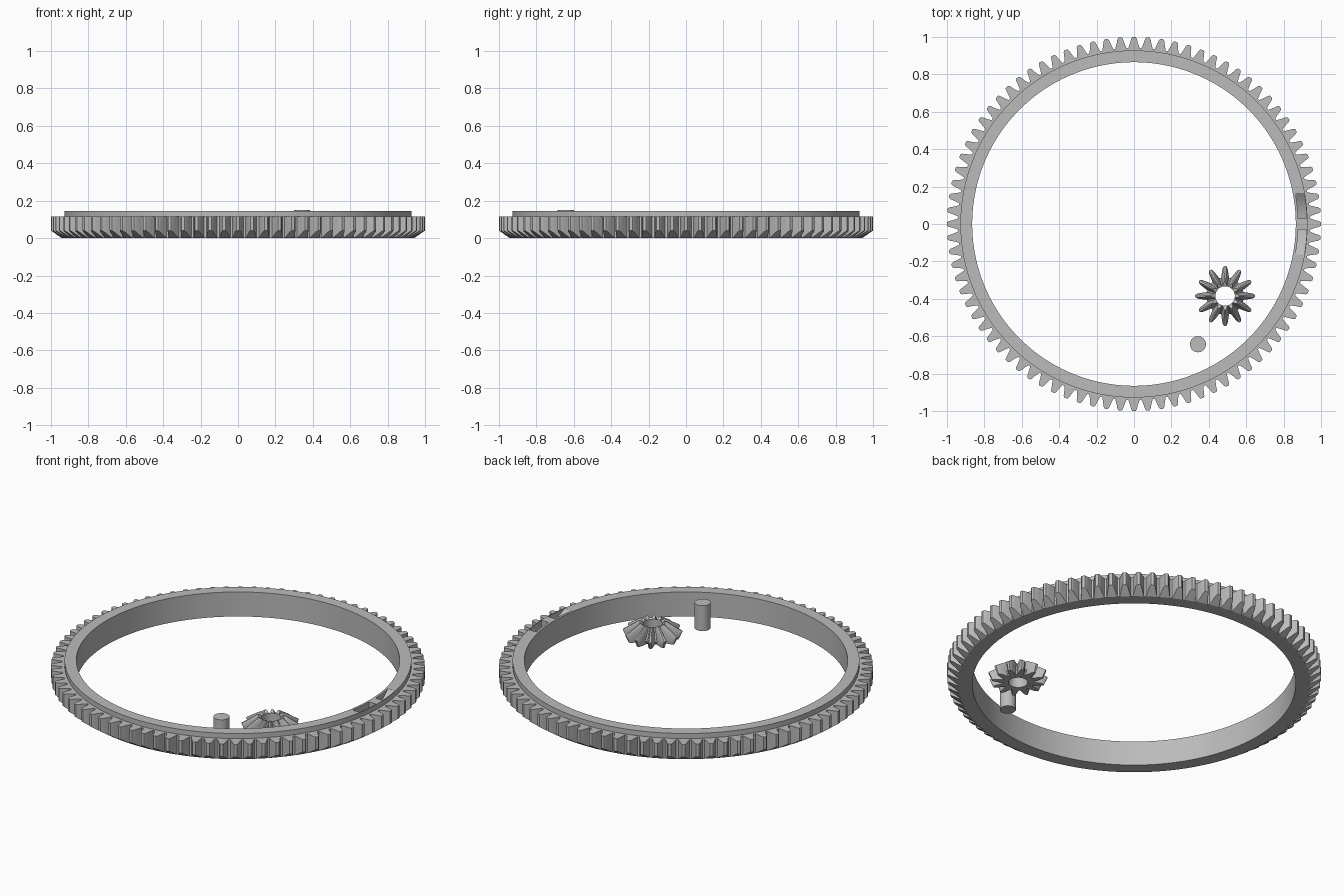
import bpy, bmesh, math
from math import cos, sin, pi

if "Cube" in bpy.data.objects:
    bpy.data.objects.remove(bpy.data.objects["Cube"])

# One plain grey for every part
grey = bpy.data.materials.new("plain grey")
grey.use_nodes = True
grey.diffuse_color = (0.5, 0.5, 0.5, 1)
grey.node_tree.nodes["Principled BSDF"].inputs["Base Color"].default_value = (0.5, 0.5, 0.5, 1)


def finish(name, bm):
    """Turn a bmesh into a named grey object with sharp edges kept."""
    bmesh.ops.remove_doubles(bm, verts=bm.verts, dist=0.0002)
    bmesh.ops.recalc_face_normals(bm, faces=bm.faces)
    mesh = bpy.data.meshes.new(name)
    bm.to_mesh(mesh)
    bm.free()
    obj = bpy.data.objects.new(name, mesh)
    bpy.context.collection.objects.link(obj)
    mesh.materials.append(grey)
    return obj


def smooth(obj):
    bpy.ops.object.select_all(action='DESELECT')
    obj.select_set(True)
    bpy.context.view_layer.objects.active = obj
    bpy.ops.object.shade_smooth_by_angle(angle=math.radians(25))


def tooth_outline(teeth, half_tooth, phase):
    """Angles and heights (0 root, 1 tip) of all points round a gear."""
    pts = []
    for i in range(teeth):
        for offset, height in half_tooth + [(-o, h) for o, h in reversed(half_tooth)]:
            pts.append(((i + offset + phase) * 2 * pi / teeth, height))
    return pts


def bridge_rings(bm, rings):
    """Join closed rings of equal point count into a closed torus-like skin."""
    loops = [[bm.verts.new(p) for p in ring] for ring in rings]
    for a, b in zip(loops, loops[1:] + loops[:1]):
        for i in range(len(a)):
            j = (i + 1) % len(a)
            bm.faces.new((a[i], a[j], b[j], b[i]))


def ring(outline, radius, z):
    """radius and z are functions of tooth height."""
    return [(radius(h) * cos(a), radius(h) * sin(a), z(h)) for a, h in outline]


def lerp(a, b):
    return lambda h: a + (b - a) * h


# Large toothed ring with a raised collar and chamfered lower tooth ends
INNER, ROOT, COLLAR = 0.865, 0.942, 0.928
outline = tooth_outline(84, [(-0.42, 0), (-0.30, 0.4), (-0.20, 0.85), (-0.11, 1)], 0)
bm = bmesh.new()
bridge_rings(bm, [ring(outline, lerp(r0, r1), lerp(z0, z1)) for r0, r1, z0, z1 in [
    (INNER, INNER, 0, 0),
    (ROOT, ROOT, 0, 0),
    (ROOT, 1, 0, 0.04),
    (ROOT, 1, 0.115, 0.115),
    (COLLAR, COLLAR, 0.115, 0.115),
    (COLLAR, COLLAR, 0.145, 0.145),
    (INNER, INNER, 0.145, 0.145)]])
gear = finish("ring_gear", bm)

# Two scooped pockets in the collar, deepest towards the middle
for side, label in ((1, "back"), (-1, "front")):
    bm = bmesh.new()
    steps, sections = 12, []
    for i in range(steps + 1):
        y = side * (0.03 + 0.135 * i / steps)
        floor = 0.145 - 0.06 * (1 - (y / 0.166) ** 2)
        sections.append([bm.verts.new((math.sqrt(r * r - y * y), y, z))
                         for r, z in ((0.878, floor), (0.924, floor), (0.924, 0.2), (0.878, 0.2))])
    for a, b in zip(sections, sections[1:]):
        for k in range(4):
            bm.faces.new((a[k], a[(k + 1) % 4], b[(k + 1) % 4], b[k]))
    bm.faces.new(sections[0])
    bm.faces.new(sections[-1])
    cutter = finish("pocket_cutter_" + label, bm)
    cutter.hide_render = True
    cut = gear.modifiers.new("pocket_" + label, 'BOOLEAN')
    cut.operation, cut.solver, cut.object = 'DIFFERENCE', 'EXACT', cutter
    bpy.context.view_layer.objects.active = gear
    bpy.ops.object.modifier_apply(modifier=cut.name)
    bpy.data.objects.remove(cutter)
smooth(gear)

# Small bevel pinion with a through hole
outline = tooth_outline(12, [(-0.40, 0), (-0.27, 0.4), (-0.17, 0.8), (-0.07, 1)], 0)
bm = bmesh.new()
bridge_rings(bm, [ring(outline, lerp(r0, r1), lerp(z0, z1)) for r0, r1, z0, z1 in [
    (0.052, 0.052, 0, 0),
    (0.085, 0.14, 0, 0),
    (0.10, 0.16, 0.022, 0.045),
    (0.056, 0.075, 0.085, 0.10),
    (0.052, 0.052, 0.085, 0.088)]])
pinion = finish("bevel_pinion", bm)
pinion.location = (0.487, -0.385, 0)
smooth(pinion)

# Plain round pin
bm = bmesh.new()
bmesh.ops.create_cone(bm, cap_ends=True, segments=32, radius1=0.043, radius2=0.043, depth=0.15)
pin = finish("round_pin", bm)
pin.location = (0.342, -0.643, 0.075)
smooth(pin)
